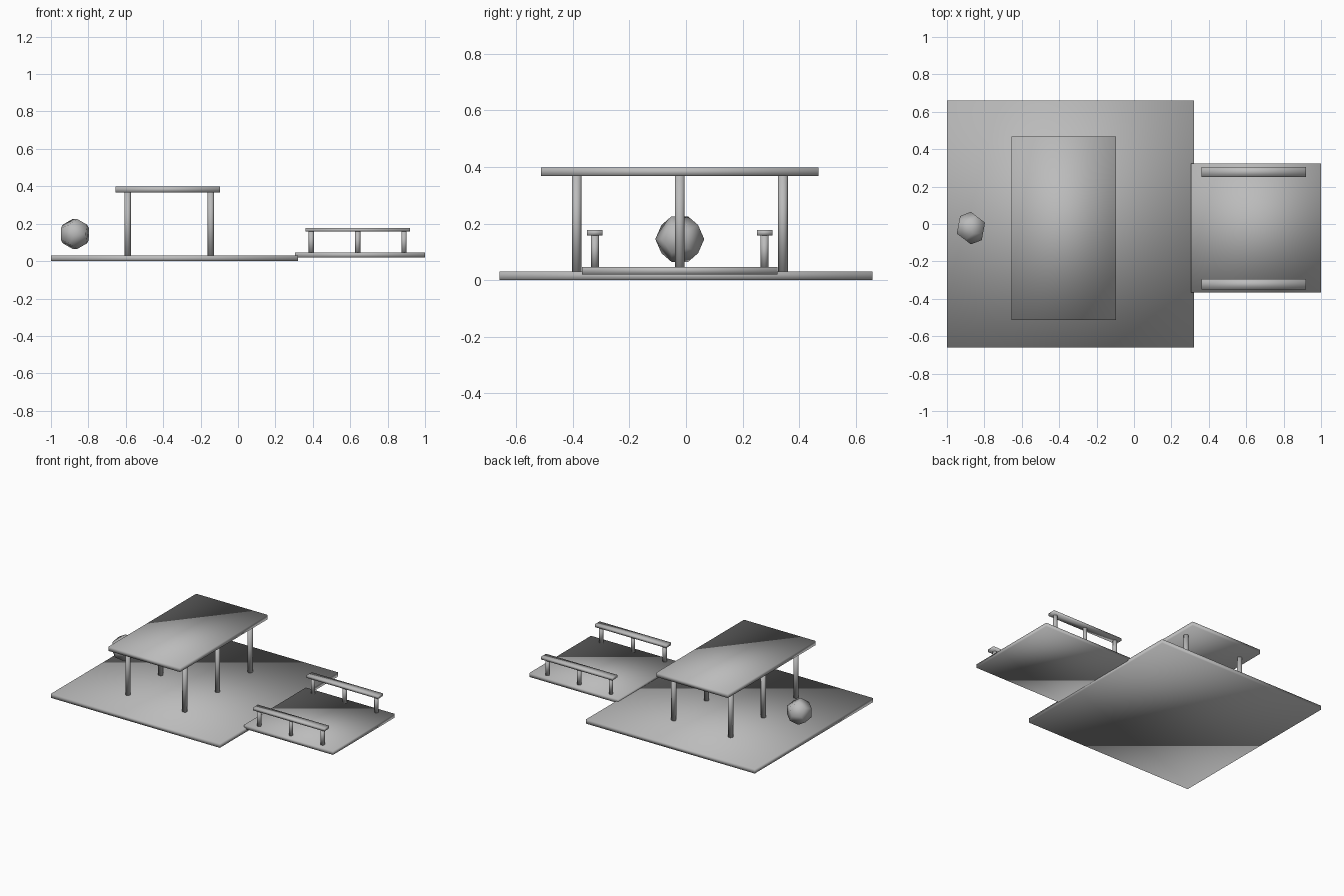
import bpy, bmesh, math
from mathutils import Matrix, Vector

default = bpy.data.objects.get("Cube")
if default:
    bpy.data.objects.remove(default, do_unlink=True)

# One plain grey for everything
grey = bpy.data.materials.new("plain_grey")
grey.use_nodes = True
colour = (0.5, 0.5, 0.5, 1.0)
grey.diffuse_color = colour
grey.node_tree.nodes["Principled BSDF"].inputs["Base Color"].default_value = colour

MID_Y = -0.022


def finish(name, bm):
    """Turn a bmesh into a smooth grey object."""
    bmesh.ops.recalc_face_normals(bm, faces=bm.faces)
    for face in bm.faces:
        face.smooth = True
    mesh = bpy.data.meshes.new(name)
    bm.to_mesh(mesh)
    bm.free()
    mesh.materials.append(grey)
    obj = bpy.data.objects.new(name, mesh)
    bpy.context.collection.objects.link(obj)
    return obj


def slab(name, x, y, z):
    """Box from (low, high) ranges, softly shaded across its edges."""
    bm = bmesh.new()
    bmesh.ops.create_cube(bm, size=1)
    for v in bm.verts:
        v.co = [r[0] + (c + 0.5) * (r[1] - r[0]) for c, r in zip(v.co, (x, y, z))]
    return finish(name, bm)


def post(name, x, y, z, radius):
    """Upright round post between two heights."""
    bm = bmesh.new()
    middle = Matrix.Translation((x, y, (z[0] + z[1]) / 2))
    bmesh.ops.create_cone(bm, cap_ends=True, segments=12, radius1=radius,
                          radius2=radius, depth=z[1] - z[0], matrix=middle)
    return finish(name, bm)


# Floors
slab("main_floor", (-1, 0.32), (-0.66, 0.66), (0, 0.03))
slab("side_deck", (0.305, 1), (MID_Y - 0.345, MID_Y + 0.345), (0.02, 0.047))

# Canopy on six posts
slab("canopy_roof", (-0.655, -0.095), (MID_Y - 0.49, MID_Y + 0.49), (0.368, 0.398))
for row, x in (("right", -0.59), ("left", -0.145)):
    for place, offset in (("front", -0.365), ("middle", 0), ("back", 0.365)):
        post(f"canopy_post_{row}_{place}", x, MID_Y + offset, (0.03, 0.37), 0.017)

# Railings along both edges of the deck
for side, offset in (("front", -0.3), ("back", 0.3)):
    y = MID_Y + offset
    slab(f"{side}_rail", (0.362, 0.92), (y - 0.0275, y + 0.0275), (0.158, 0.177))
    for i, x in enumerate((0.392, 0.64, 0.888)):
        post(f"{side}_rail_post_{i + 1}", x, y, (0.045, 0.16), 0.014)

# Twelve-sided rock: hull of a cube's corners and three golden rectangles
phi = (1 + math.sqrt(5)) / 2
signs = (-1, 1)
corners = [Vector((a, b, c)) for a in signs for b in signs for c in signs]
for a in signs:
    for b in signs:
        short, tall = a / phi, b * phi
        corners += [Vector((0, short, tall)), Vector((short, tall, 0)),
                    Vector((tall, 0, short))]
bm = bmesh.new()
for corner in corners:
    bm.verts.new(corner)
bmesh.ops.convex_hull(bm, input=bm.verts[:])
bmesh.ops.dissolve_limit(bm, angle_limit=0.05, verts=bm.verts[:], edges=bm.edges[:])
bm.transform(Matrix.Translation((-0.872, MID_Y, 0.145))
             @ Matrix.Rotation(math.radians(21), 4, "Z") @ Matrix.Scale(0.05, 4))
finish("rock", bm)
